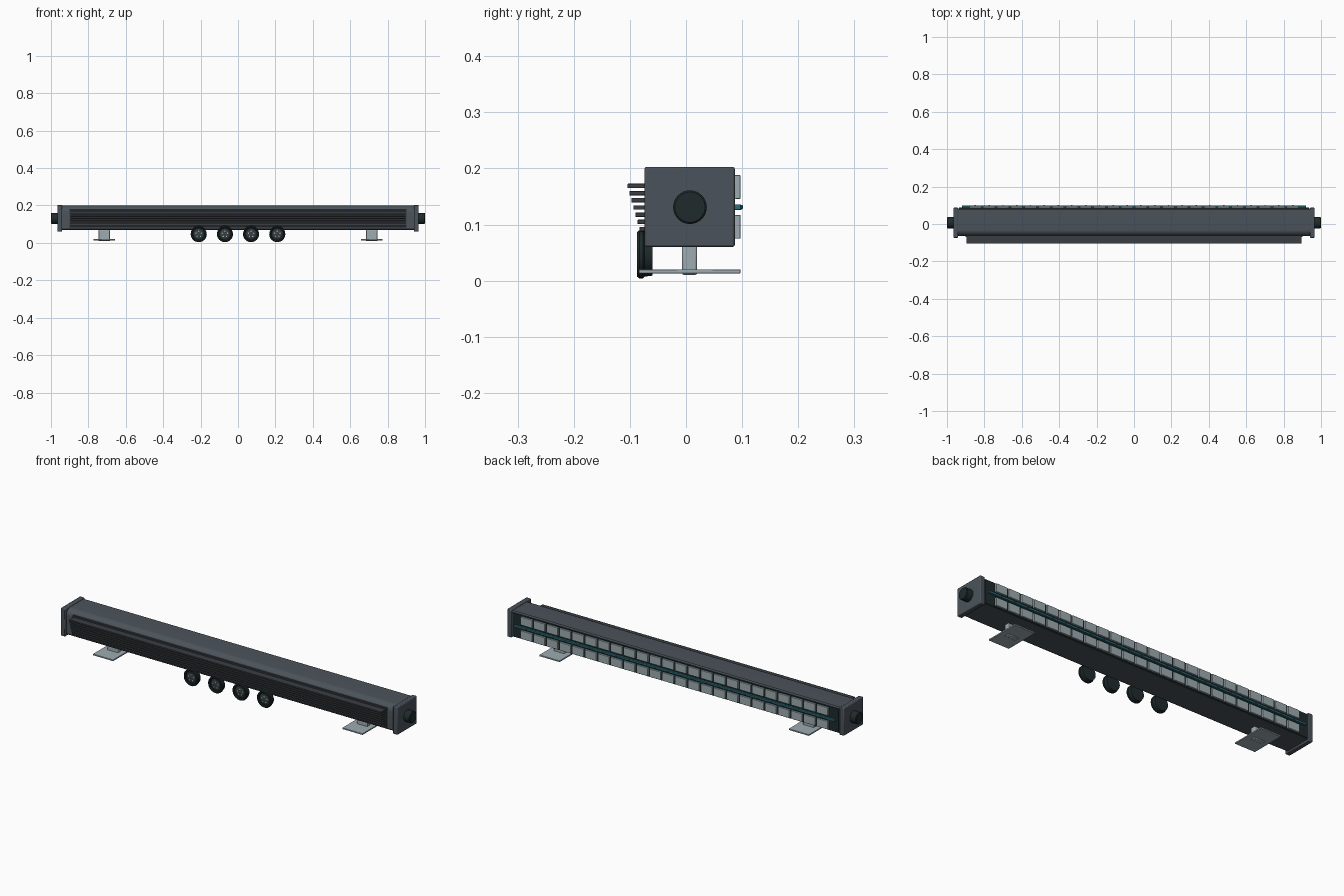
import bpy, bmesh, math
from mathutils import Matrix

if "Cube" in bpy.data.objects:
    bpy.data.objects.remove(bpy.data.objects["Cube"])


def material(name, rgb):
    m = bpy.data.materials.new(name)
    m.diffuse_color = (*rgb, 1)
    m.use_nodes = True
    m.node_tree.nodes["Principled BSDF"].inputs["Base Color"].default_value = m.diffuse_color
    return m


SLATE = material("slate_grey", (0.070, 0.086, 0.103))
CHARCOAL = material("charcoal_fin", (0.042, 0.048, 0.055))
BLACK = material("green_black", (0.014, 0.024, 0.025))
PALE = material("pale_grey", (0.34, 0.41, 0.44))
TEAL = material("teal", (0.025, 0.16, 0.20))
MINT = material("pale_mint", (0.32, 0.50, 0.48))


def finish(name, bm, mat, bevel=0.0, segments=2):
    bmesh.ops.recalc_face_normals(bm, faces=bm.faces)
    me = bpy.data.meshes.new(name)
    bm.to_mesh(me)
    bm.free()
    ob = bpy.data.objects.new(name, me)
    bpy.context.collection.objects.link(ob)
    me.materials.append(mat)
    if bevel:
        b = ob.modifiers.new("bevel", 'BEVEL')
        b.width, b.segments = bevel, segments
        b.limit_method = 'ANGLE'
    bpy.ops.object.select_all(action='DESELECT')
    ob.select_set(True)
    bpy.context.view_layer.objects.active = ob
    bpy.ops.object.shade_smooth_by_angle(angle=math.radians(35))
    return ob


def box(name, x, y, z, mat, bevel=0.0):
    """Box from (min, max) ranges on each axis."""
    bm = bmesh.new()
    size = Matrix.Diagonal((x[1] - x[0], y[1] - y[0], z[1] - z[0], 1))
    centre = Matrix.Translation((sum(x) / 2, sum(y) / 2, sum(z) / 2))
    bmesh.ops.create_cube(bm, size=1, matrix=centre @ size)
    return finish(name, bm, mat, bevel)


def lathe(name, profile, mat, place, steps=32):
    """Spin (radius, height) points about z, then place the result."""
    bm = bmesh.new()
    rings = []
    for r, h in profile:
        rings.append([bm.verts.new((r * math.cos(2 * math.pi * i / steps),
                                    r * math.sin(2 * math.pi * i / steps), h))
                      for i in range(steps)])
    for a, b in zip(rings, rings[1:]):
        for i in range(steps):
            j = (i + 1) % steps
            bm.faces.new((a[i], a[j], b[j], b[i]))
    bm.faces.new(rings[0])
    bm.faces.new(rings[-1])
    bmesh.ops.transform(bm, matrix=place, verts=bm.verts)
    return finish(name, bm, mat)


# Housing: extruded profile with a large rounded upper front edge
profile = [(0.084, 0.068), (0.084, 0.194), (0.078, 0.199)]
for i in range(9):
    a = math.pi / 2 * (1 + i / 8)
    profile.append((-0.030 + 0.034 * math.cos(a), 0.165 + 0.034 * math.sin(a)))
profile += [(-0.064, 0.074), (-0.058, 0.068)]
bm = bmesh.new()
ends = [[bm.verts.new((x, y, z)) for y, z in profile] for x in (-0.945, 0.945)]
bm.faces.new(ends[0])
bm.faces.new(ends[1])
for i in range(len(profile)):
    j = (i + 1) % len(profile)
    bm.faces.new((ends[0][i], ends[0][j], ends[1][j], ends[1][i]))
finish("housing", bm, SLATE)

# Cooling fins on the front, deeper towards the top
box("fin_backing", (-0.90, 0.90), (-0.070, -0.06), (0.076, 0.180), CHARCOAL)
for i in range(7):
    z = 0.092 + 0.0128 * i
    box(f"cooling_fin_{i + 1}", (-0.895, 0.895), (-0.083 - 0.0036 * i, -0.06),
        (z - 0.004, z + 0.004), CHARCOAL, 0.0012)

# End caps, pivot knobs and mounting feet
for side, s in (("left", -1), ("right", 1)):
    box(f"{side}_end_cap", sorted((s * 0.940, s * 0.966)), (-0.074, 0.087),
        (0.060, 0.203), SLATE, 0.004)
    turn = Matrix.Translation((s * 0.960, 0.007, 0.131)) @ Matrix.Rotation(s * math.pi / 2, 4, 'Y')
    lathe(f"{side}_pivot_knob", [(0.030, 0), (0.030, 0.037), (0.027, 0.040)], BLACK, turn)
    x = s * 0.715
    box(f"{side}_foot_post", (x - 0.031, x + 0.031), (-0.007, 0.020), (0.010, 0.070), PALE, 0.004)
    box(f"{side}_foot_plate", (x - 0.058, x + 0.058), (-0.084, 0.097), (0.013, 0.020), PALE, 0.001)

# Round sockets under the front edge
rim = [(0.031, 0.008), (0.033, 0.024), (0.036, 0.027), (0.040, 0.027),
       (0.043, 0.023), (0.043, 0.017), (0.040, 0.014)]
for n, x in enumerate((-0.21, -0.07, 0.07, 0.21), 1):
    face = Matrix.Translation((x, -0.060, 0.047)) @ Matrix.Rotation(math.pi / 2, 4, 'X')
    lathe(f"socket_{n}_body", [(0.038, 0), (0.040, 0.015), (0.034, 0.018)], BLACK, face)
    # Open rim ring
    bm = bmesh.new()
    steps = 32
    rings = [[bm.verts.new((r * math.cos(2 * math.pi * i / steps),
                            r * math.sin(2 * math.pi * i / steps), h))
              for i in range(steps)] for r, h in rim]
    for k in range(len(rings)):
        a, b = rings[k], rings[(k + 1) % len(rings)]
        for i in range(steps):
            j = (i + 1) % steps
            bm.faces.new((a[i], a[j], b[j], b[i]))
    bmesh.ops.transform(bm, matrix=face, verts=bm.verts)
    finish(f"socket_{n}_rim", bm, BLACK)
    lathe(f"socket_{n}_insert", [(0.024, 0.015), (0.024, 0.021), (0.022, 0.022)], CHARCOAL, face)
    for p in range(5):
        a = math.pi / 2 + 2 * math.pi * p / 5
        pin = face @ Matrix.Translation((0.015 * math.cos(a), 0.015 * math.sin(a), 0.020))
        lathe(f"socket_{n}_pin_{p + 1}", [(0.0035, 0), (0.0035, 0.005)], MINT, pin, 10)

# Dark emitter panel on the back with two rows of lens tiles
box("emitter_panel", (-0.935, 0.935), (0.080, 0.0875), (0.070, 0.192), BLACK)
count, span = 24, 1.77
pitch = span / count
for row, z in (("lower", (0.075, 0.117)), ("upper", (0.146, 0.188))):
    for i in range(count):
        x = -span / 2 + pitch * (i + 0.5)
        box(f"{row}_lens_tile_{i + 1}", (x - pitch * 0.44, x + pitch * 0.44),
            (0.087, 0.097), z, PALE, 0.001)

# Teal light strip with small beads between the rows
box("light_strip", (-0.92, 0.92), (0.087, 0.098), (0.126, 0.136), TEAL, 0.001)
for i in range(count):
    x = -span / 2 + pitch * (i + 0.5)
    place = Matrix.Translation((x, 0.096, 0.131)) @ Matrix.Rotation(-math.pi / 2, 4, 'X')
    lathe(f"strip_bead_{i + 1}", [(0.004, 0), (0.004, 0.004), (0.002, 0.006)], TEAL, place, 10)
